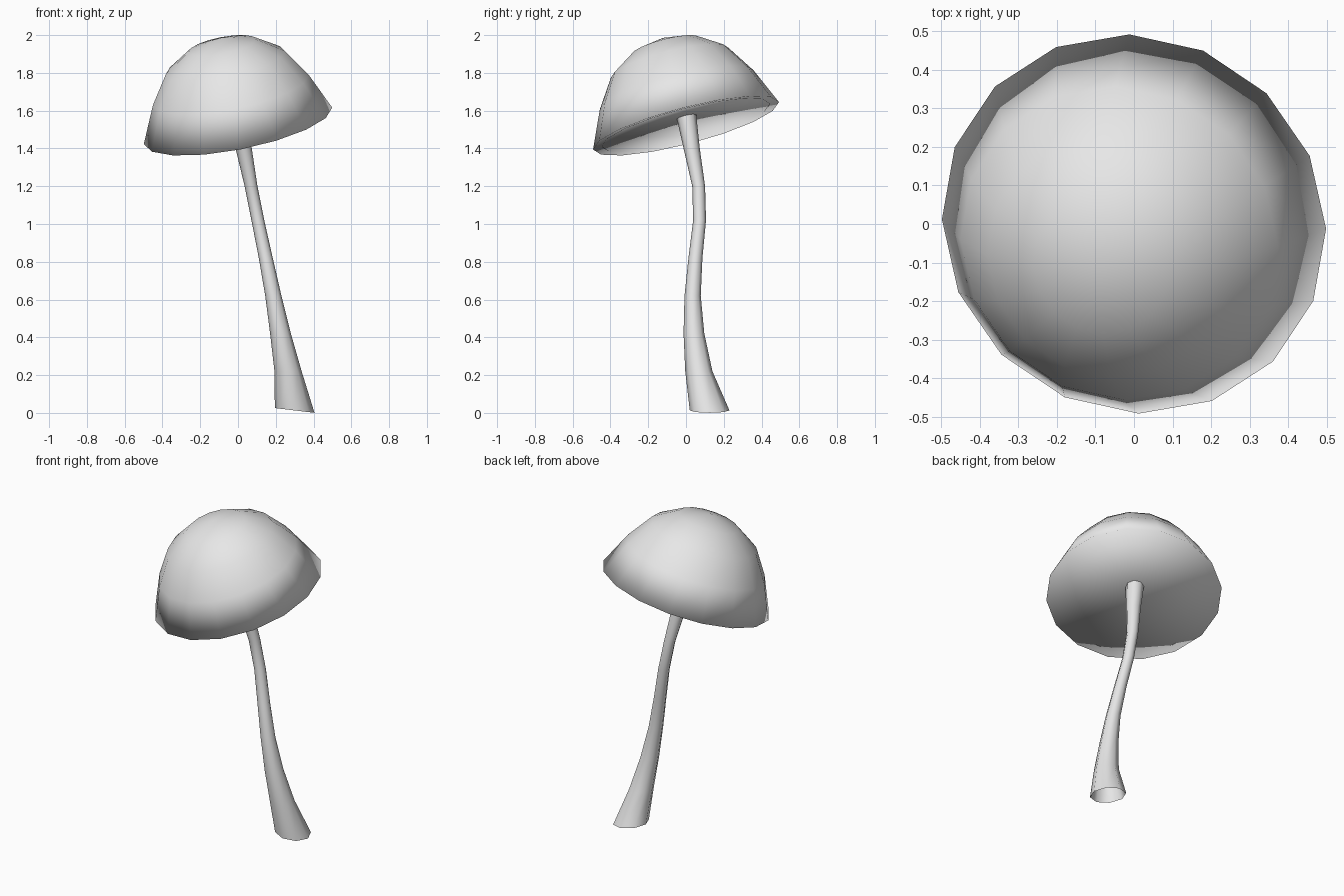
import bpy, bmesh, math
from mathutils import Vector

cube = bpy.data.objects.get("Cube")
if cube:
    bpy.data.objects.remove(cube, do_unlink=True)

# One plain colour for the whole mushroom
grey = bpy.data.materials.new("pale_grey")
grey.use_nodes = True
colour = (0.8, 0.8, 0.8, 1)
grey.diffuse_color = colour
bsdf = grey.node_tree.nodes["Principled BSDF"]
bsdf.inputs["Base Color"].default_value = colour
bsdf.inputs["Roughness"].default_value = 0.8


def ring(centre, radius, sides):
    """Level circle of points, or a single point at zero radius."""
    c = Vector(centre)
    if radius == 0:
        return [c]
    return [c + radius * Vector((math.cos(a), math.sin(a), 0))
            for a in (math.tau * i / sides for i in range(sides))]


def loft(name, rings, flip=False):
    """Skin neighbouring rings together into one smooth surface."""
    bm = bmesh.new()
    loops = [[bm.verts.new(p) for p in r] for r in rings]
    for a, b in zip(loops, loops[1:]):
        n = max(len(a), len(b))
        for i in range(n):
            j = (i + 1) % n
            if len(a) == 1:
                bm.faces.new((a[0], b[j], b[i]))
            elif len(b) == 1:
                bm.faces.new((a[i], a[j], b[0]))
            else:
                bm.faces.new((a[i], a[j], b[j], b[i]))
    if flip:
        bmesh.ops.reverse_faces(bm, faces=bm.faces)
    for f in bm.faces:
        f.smooth = True
    mesh = bpy.data.meshes.new(name)
    bm.to_mesh(mesh)
    bm.free()
    mesh.materials.append(grey)
    obj = bpy.data.objects.new(name, mesh)
    bpy.context.collection.objects.link(obj)
    return obj


# Cap: tilted dome with a shallow hollow underside, profile is (radius, height)
cap_centre = Vector((0, 0, 1.52))
tilt = Vector((0, 0, 1)).rotation_difference(Vector((-0.2, -0.26, 1)))


def cap(name, profile, flip=False):
    rings = [[cap_centre + tilt @ p for p in ring((0, 0, h), r, 16)]
             for r, h in profile]
    loft(name, rings, flip)


cap("cap", [(0, 0.06), (0.46, 0.003), (0.413, 0.196), (0.314, 0.347),
            (0.175, 0.439), (0, 0.482)])
# Inward-facing lining that flares past the cap at the rim
cap("cap_lining", [(0, 0.05), (0.508, 0), (0.42, 0.2), (0.32, 0.353),
                   (0.18, 0.447), (0, 0.49)], flip=True)

# Stem: bent tube, wide at the open foot, given as (x, y, z, radius)
path = [(0.30, 0.125, 0.013, 0.105), (0.265, 0.068, 0.22, 0.072),
        (0.225, 0.042, 0.42, 0.055), (0.187, 0.035, 0.62, 0.043),
        (0.147, 0.05, 0.82, 0.037), (0.105, 0.072, 1.02, 0.034),
        (0.069, 0.067, 1.2, 0.034), (0.03, 0.03, 1.4, 0.043),
        (-0.01, -0.003, 1.6, 0.055)]


def stem(name, shrink, flip=False):
    rings = [ring((x, y, z), r - shrink, 8) for x, y, z, r in path]
    for p in rings[0]:
        p.z -= 0.12 * (p.x - path[0][0])   # foot leans slightly
    loft(name, rings, flip)


stem("stem", 0)
stem("stem_inner_wall", 0.003, flip=True)
